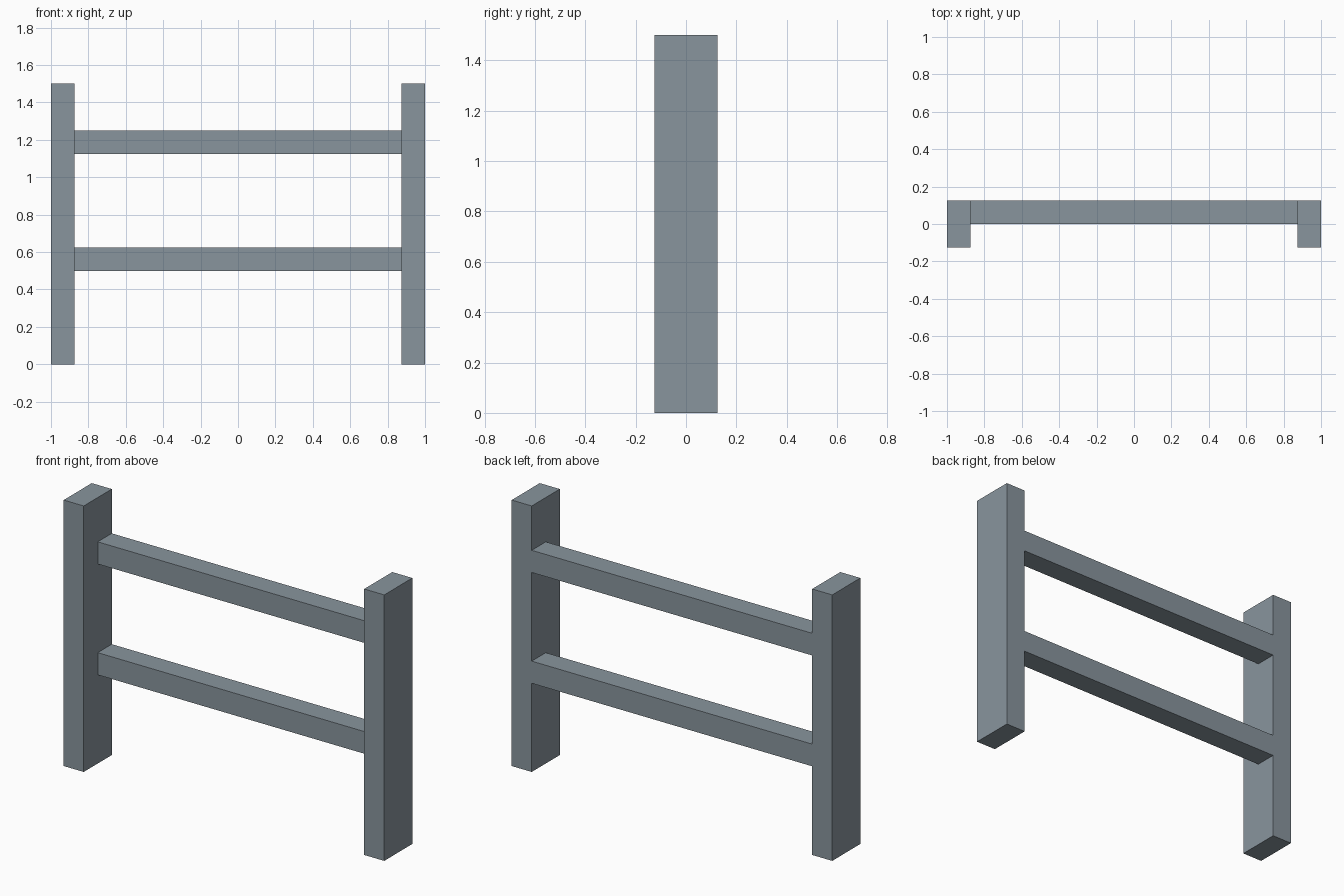
import bpy

if "Cube" in bpy.data.objects:
    bpy.data.objects.remove(bpy.data.objects["Cube"])

POST_W, POST_D, HEIGHT = 0.125, 0.25, 1.5
RAIL = 0.125

# Slate grey for every part
slate = bpy.data.materials.new("slate_grey")
slate.diffuse_color = (0.25, 0.30, 0.34, 1)
slate.use_nodes = True
slate.node_tree.nodes["Principled BSDF"].inputs["Base Color"].default_value = slate.diffuse_color


def box(name, lo, hi):
    """Add a box spanning two opposite corners."""
    centre = [(a + b) / 2 for a, b in zip(lo, hi)]
    bpy.ops.mesh.primitive_cube_add(size=1, location=centre)
    obj = bpy.context.object
    obj.name = name
    obj.scale = [b - a for a, b in zip(lo, hi)]
    bpy.ops.object.transform_apply(location=False, rotation=False, scale=True)
    obj.data.materials.append(slate)
    return obj


# Upright posts at both ends
for name, x in (("left_post", -1), ("right_post", 1 - POST_W)):
    box(name, (x, -POST_D / 2, 0), (x + POST_W, POST_D / 2, HEIGHT))

# Horizontal rails, flush with the back of the posts
inner = 1 - POST_W
for name, z in (("lower_rail", 0.5), ("upper_rail", 1.125)):
    box(name, (-inner, POST_D / 2 - RAIL, z), (inner, POST_D / 2, z + RAIL))
